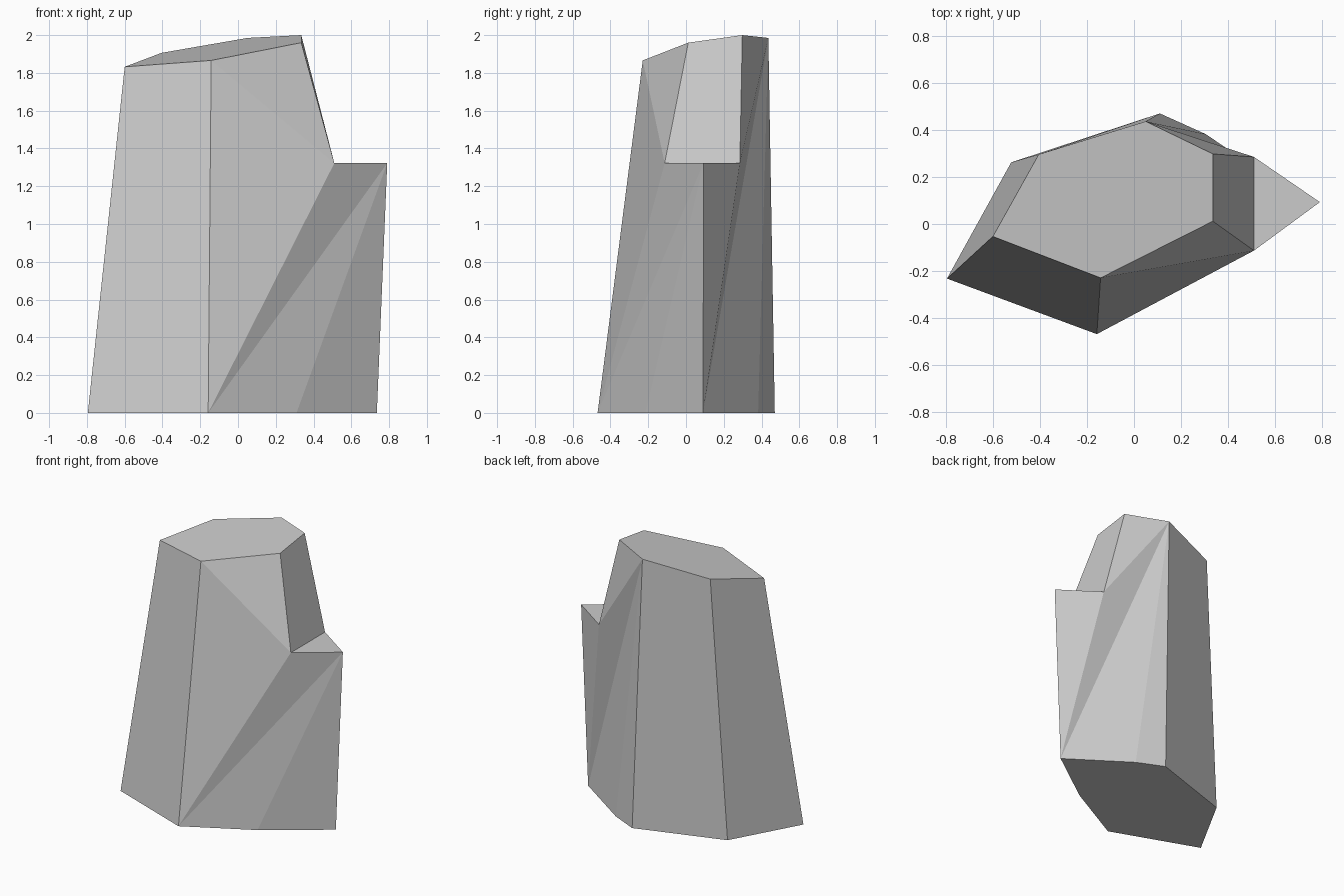
import bpy, bmesh

if "Cube" in bpy.data.objects:
    bpy.data.objects.remove(bpy.data.objects["Cube"])

# Cross-sections, counter-clockwise seen from above
base = [(-0.795, -0.232, 0), (-0.158, -0.468, 0), (0.31, -0.215, 0), (0.735, 0.09, 0),
        (0.305, 0.382, 0), (0.11, 0.47, 0), (-0.522, 0.262, 0)]
crown = [(-0.60, -0.053, 1.832), (-0.142, -0.229, 1.866), (0.335, 0.012, 1.96),
         (0.335, 0.298, 2.0), (0.05, 0.436, 1.985), (-0.405, 0.296, 1.906)]
ledge = [(0.51, -0.113, 1.322), (0.79, 0.093, 1.322), (0.51, 0.285, 1.322)]

bm = bmesh.new()
b = [bm.verts.new(p) for p in base]
t = [bm.verts.new(p) for p in crown]
s = [bm.verts.new(p) for p in ledge]

# Base, sloped crown, notch ledge and notch wall
bm.faces.new(b[::-1])
bm.faces.new(t)
bm.faces.new(s)
bm.faces.new((s[0], s[2], t[3], t[2]))

# Broad left and back sides
for i, j, k, m in ((0, 1, 1, 0), (5, 6, 5, 4), (6, 0, 0, 5)):
    bm.faces.new((b[i], b[j], t[k], t[m]))

# Faceted front and back flanks running into the notch
for tri in ((b[1], s[0], t[1]), (s[0], t[2], t[1]), (b[1], s[1], s[0]),
            (b[1], b[2], s[1]), (b[2], b[3], s[1]),
            (b[3], s[2], s[1]), (b[3], t[4], s[2]), (s[2], t[4], t[3]),
            (b[3], b[4], t[4]), (b[4], b[5], t[4])):
    bm.faces.new(tri)

bmesh.ops.recalc_face_normals(bm, faces=bm.faces)
mesh = bpy.data.meshes.new("rock_pillar")
bm.to_mesh(mesh)
bm.free()
bpy.context.collection.objects.link(bpy.data.objects.new("rock_pillar", mesh))
